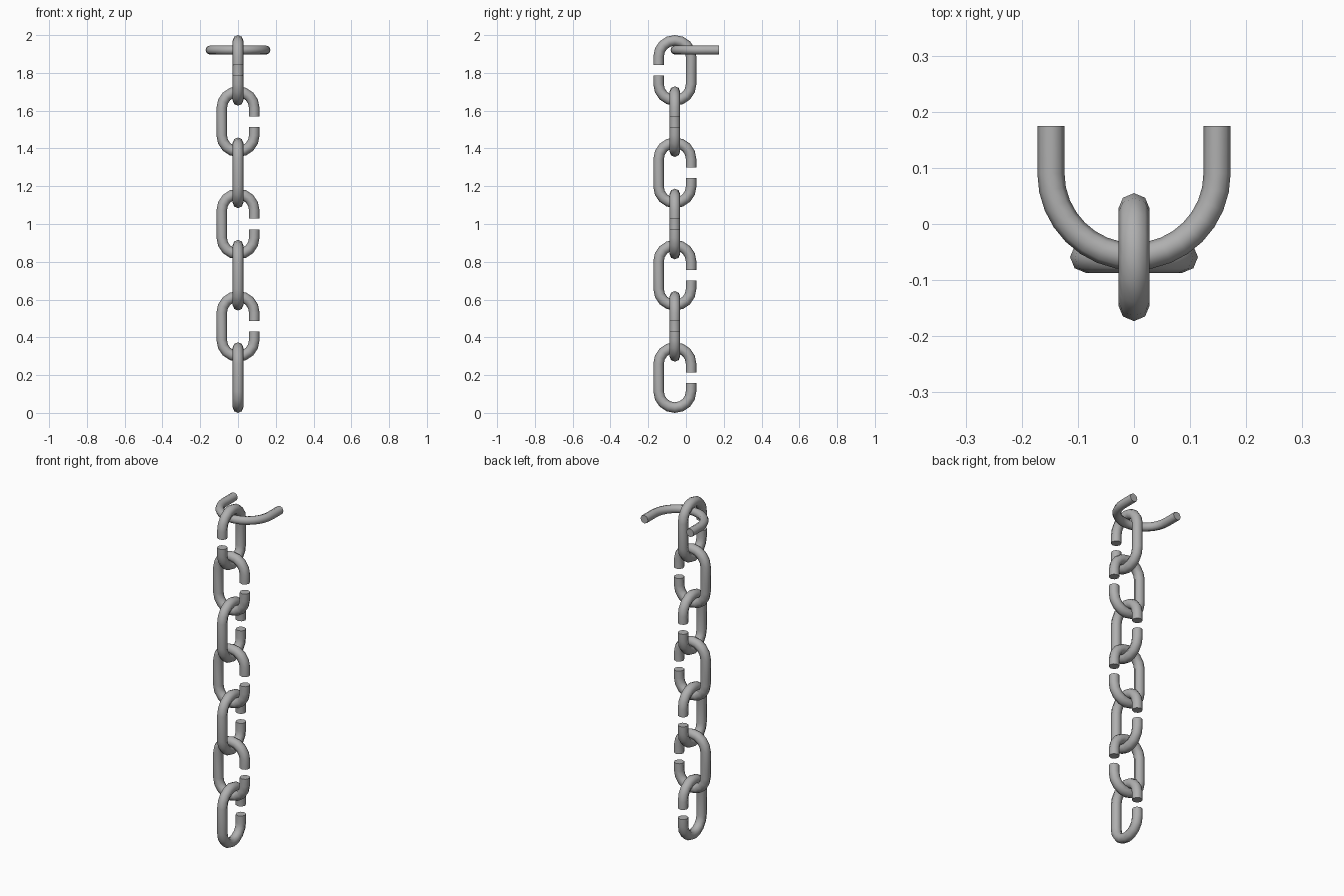
import bpy, bmesh, math
from mathutils import Vector

if "Cube" in bpy.data.objects:
    bpy.data.objects.remove(bpy.data.objects["Cube"])

SIDES = 8        # sides of the round bar

# dark grey steel
steel = bpy.data.materials.new("steel")
steel.diffuse_color = (0.43, 0.43, 0.43, 1)
steel.use_nodes = True
steel.node_tree.nodes["Principled BSDF"].inputs["Base Color"].default_value = steel.diffuse_color


def bar(name, path, normal, radius):
    """Sweep a round bar along a planar path of (point, outward direction) pairs."""
    bm = bmesh.new()
    rings = []
    for p, out in path:
        ring = []
        for k in range(SIDES):
            a = 2 * math.pi * k / SIDES
            ring.append(bm.verts.new(p + radius * (math.cos(a) * out + math.sin(a) * normal)))
        rings.append(ring)
    for r0, r1 in zip(rings, rings[1:]):
        for k in range(SIDES):
            j = (k + 1) % SIDES
            bm.faces.new((r0[k], r0[j], r1[j], r1[k]))
    bm.faces.new(rings[0])
    bm.faces.new(rings[-1])
    bmesh.ops.recalc_face_normals(bm, faces=bm.faces)
    me = bpy.data.meshes.new(name)
    bm.to_mesh(me)
    bm.free()
    me.materials.append(steel)
    ob = bpy.data.objects.new(name, me)
    bpy.context.collection.objects.link(ob)
    bpy.ops.object.select_all(action='DESELECT')
    ob.select_set(True)
    bpy.context.view_layer.objects.active = ob
    bpy.ops.object.shade_smooth_by_angle(angle=math.radians(60))


def arc(centre, u, v, radius, start, steps):
    """Half circle in the plane u, v, starting at the given angle."""
    pts = []
    for i in range(steps + 1):
        a = start + math.pi * i / steps
        out = math.cos(a) * u + math.sin(a) * v
        pts.append((centre + radius * out, out))
    return pts


X, Y, Z = Vector((1, 0, 0)), Vector((0, 1, 0)), Vector((0, 0, 1))

# open chain links, alternating by a quarter turn
BAR, BEND, HALF, GAP = 0.028, 0.086, 0.073, 0.028
for n in range(7):
    c = Vector((0, -0.059, 1.813 - 0.271 * n))
    side = X if n % 2 else (-Y if n == 0 else Y)     # side holding the gap
    path = [(c + BEND * side + GAP * Z, side)]
    path += arc(c + HALF * Z, side, Z, BEND, 0, 8)
    path += arc(c - HALF * Z, side, Z, BEND, math.pi, 8)
    path += [(c + BEND * side - GAP * Z, side)]
    bar("chain_link_%d" % (n + 1), path, side.cross(Z), BAR)

# U-shaped hanger through the top link
c = Vector((0, 0.09, 1.921))
path = [(Vector((-0.148, 0.175, c.z)), -X)]
path += arc(c, X, Y, 0.148, math.pi, 16)
path += [(Vector((0.148, 0.175, c.z)), X)]
bar("hanger", path, Z, 0.0242)
